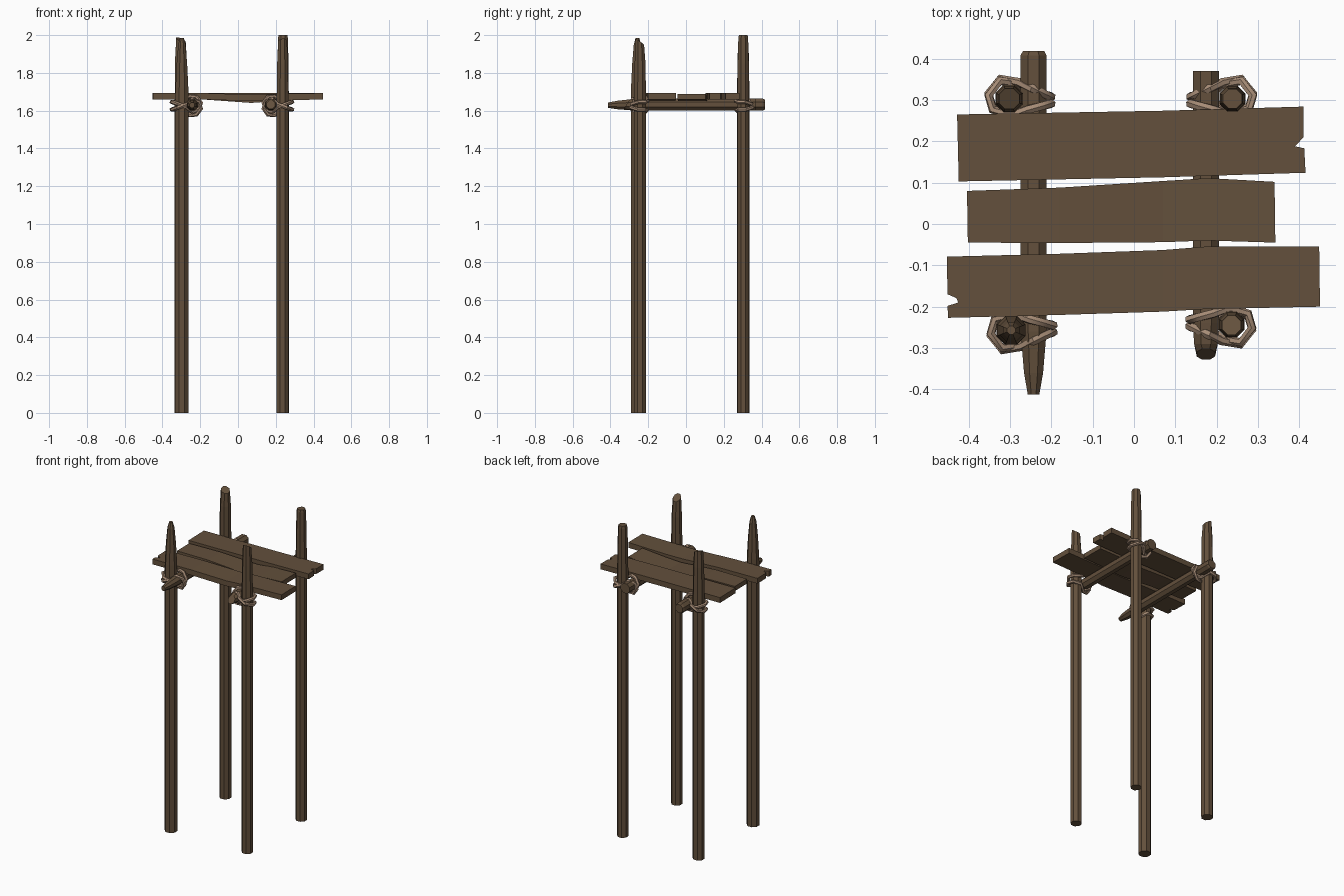
import bpy, bmesh, math
from mathutils import Vector

if "Cube" in bpy.data.objects:
    bpy.data.objects.remove(bpy.data.objects["Cube"])

def material(name, rgb):
    m = bpy.data.materials.new(name)
    m.diffuse_color = (*rgb, 1)
    m.use_nodes = True
    m.node_tree.nodes["Principled BSDF"].inputs["Base Color"].default_value = m.diffuse_color
    return m

WOOD = material("wood", (0.125, 0.08, 0.045))
ROPE = material("rope", (0.38, 0.26, 0.18))

def finish(bm, name, mat):
    bmesh.ops.recalc_face_normals(bm, faces=bm.faces[:])
    me = bpy.data.meshes.new(name)
    bm.to_mesh(me)
    bm.free()
    me.materials.append(mat)
    ob = bpy.data.objects.new(name, me)
    bpy.context.collection.objects.link(ob)
    return ob

def log(name, origin, along_y, rings, cut=(0, 0), n=8):
    """Loft of n-sided rings (distance, radius, offset a, offset b); cut slants the last ring."""
    bm = bmesh.new()
    prev = None
    for i, (t, r, oa, ob) in enumerate(rings):
        ring = []
        for k in range(n):
            an = math.tau * (k + 0.5) / n
            ca, cb = r * math.cos(an), r * math.sin(an)
            d = t + (ca * cut[0] + cb * cut[1] if i == len(rings) - 1 else 0)
            a, b = ca + oa, cb + ob
            p = Vector((a, d, b)) if along_y else Vector((a, b, d))
            ring.append(bm.verts.new(p + Vector(origin)))
        if prev:
            for k in range(n):
                bm.faces.new((prev[k], prev[(k + 1) % n], ring[(k + 1) % n], ring[k]))
        else:
            bm.faces.new(ring)
        prev = ring
    bm.faces.new(prev)
    return finish(bm, name, WOOD)

def plank(name, outline, z, sag, thick=0.034):
    """Extruded outline whose middle dips by sag near x = 0.07."""
    bm = bmesh.new()
    def h(x):
        return z - sag * max(0, 1 - abs(x - 0.07) / 0.25)
    lo = [bm.verts.new((x, y, h(x))) for x, y in outline]
    hi = [bm.verts.new((x, y, h(x) + thick)) for x, y in outline]
    n = len(outline)
    caps = [bm.faces.new(lo), bm.faces.new(hi)]
    for i in range(n):
        j = (i + 1) % n
        bm.faces.new((lo[i], lo[j], hi[j], hi[i]))
    bmesh.ops.triangulate(bm, faces=caps)
    return finish(bm, name, WOOD)

def lashing(name, post, su, sv, z=1.625):
    """Two crossed rope loops around a post and its beam."""
    base = [(-0.050, 0.008, 0.015), (-0.022, 0.043, 0.005), (0.025, 0.034, -0.012),
            (0.055, 0.008, -0.040), (0.090, -0.008, -0.025), (0.102, -0.012, 0.010),
            (0.078, -0.018, 0.042), (0.045, -0.026, 0.045), (0.005, -0.040, 0.020),
            (-0.040, -0.026, 0.015)]
    cu = bpy.data.curves.new(name, 'CURVE')
    cu.dimensions = '3D'
    cu.bevel_depth = 0.011
    cu.bevel_resolution = 1
    for flip, dv, dw in ((1, 0, 0.006), (-1, 0.017, -0.004)):
        sp = cu.splines.new('POLY')
        sp.points.add(len(base) - 1)
        sp.use_cyclic_u = True
        for pt, (u, v, w) in zip(sp.points, base):
            shift = dv if u > 0.04 else dv * 0.3
            pt.co = (post[0] + su * u, post[1] + sv * (v + shift), z + flip * w + dw, 1)
    cu.materials.append(ROPE)
    ob = bpy.data.objects.new(name, cu)
    bpy.context.collection.objects.link(ob)
    bpy.ops.object.select_all(action='DESELECT')
    ob.select_set(True)
    bpy.context.view_layer.objects.active = ob
    bpy.ops.object.convert(target='MESH')
    bpy.ops.object.shade_smooth_by_angle(angle=math.radians(50))

# Posts with differently cut tops
posts = {
    "front_left": ((-0.297, -0.257), 0.038,
                   [(1.85, 0.030, 0, 0), (1.95, 0.021, 0, 0), (1.985, 0.011, 0, 0)], (0, 0)),
    "front_right": ((0.236, -0.243), 0.034,
                    [(1.85, 0.031, 0, 0), (1.965, 0.025, 0, -0.002)], (0.1, -0.7)),
    "back_left": ((-0.302, 0.303), 0.036,
                  [(1.88, 0.033, 0, 0), (1.975, 0.027, 0, 0)], (-0.4, 0.3)),
    "back_right": ((0.238, 0.303), 0.034,
                   [(1.85, 0.032, 0, 0), (1.985, 0.028, 0, 0), (2.0, 0.025, 0, 0)], (0, 0)),
}
for key, (xy, r, top, cut) in posts.items():
    log(key + "_post", (*xy, 0), False,
        [(0, r, 0, 0), (1.65, r, 0, 0), (1.72, r * 0.97, 0, 0)] + top, cut)
    lashing(key + "_lashing", xy, -1 if xy[0] > 0 else 1, 1 if xy[1] > 0 else -1)

# Cross beams carrying the deck, hewn at the front end
log("left_beam", (-0.243, 0, 1.632), True,
    [(0.418, 0.028, 0, 0), (0.408, 0.034, 0, 0), (-0.26, 0.034, 0, 0),
     (-0.36, 0.025, 0, -0.002), (-0.413, 0.015, 0, -0.003)])
log("right_beam", (0.174, 0, 1.632), True,
    [(0.37, 0.034, 0, 0), (-0.24, 0.034, 0, 0), (-0.29, 0.031, 0, 0),
     (-0.315, 0.024, 0, 0)], (0, 0.6))

# Deck planks, two with split ends
plank("back_plank", [(-0.428, 0.265), (-0.424, 0.103), (0.07, 0.113), (0.415, 0.124),
                     (0.412, 0.183), (0.39, 0.188), (0.115, 0.152), (0.41, 0.21),
                     (0.41, 0.284), (0.07, 0.274)], 1.660, 0.0)
plank("middle_plank", [(-0.404, 0.08), (-0.402, -0.045), (-0.18, -0.046), (0.07, -0.044),
                       (0.18, -0.04), (0.342, -0.045), (0.34, 0.102), (0.18, 0.111),
                       (0.07, 0.104), (-0.18, 0.088)], 1.659, 0.018, 0.030)
plank("front_plank", [(-0.453, -0.079), (-0.451, -0.17), (-0.43, -0.179), (-0.355, -0.182),
                      (-0.425, -0.19), (-0.451, -0.198), (-0.45, -0.227), (-0.18, -0.22),
                      (0.07, -0.212), (0.17, -0.206), (0.45, -0.2), (0.448, -0.054),
                      (0.17, -0.055), (0.07, -0.063), (-0.18, -0.072)], 1.659, 0.008)
